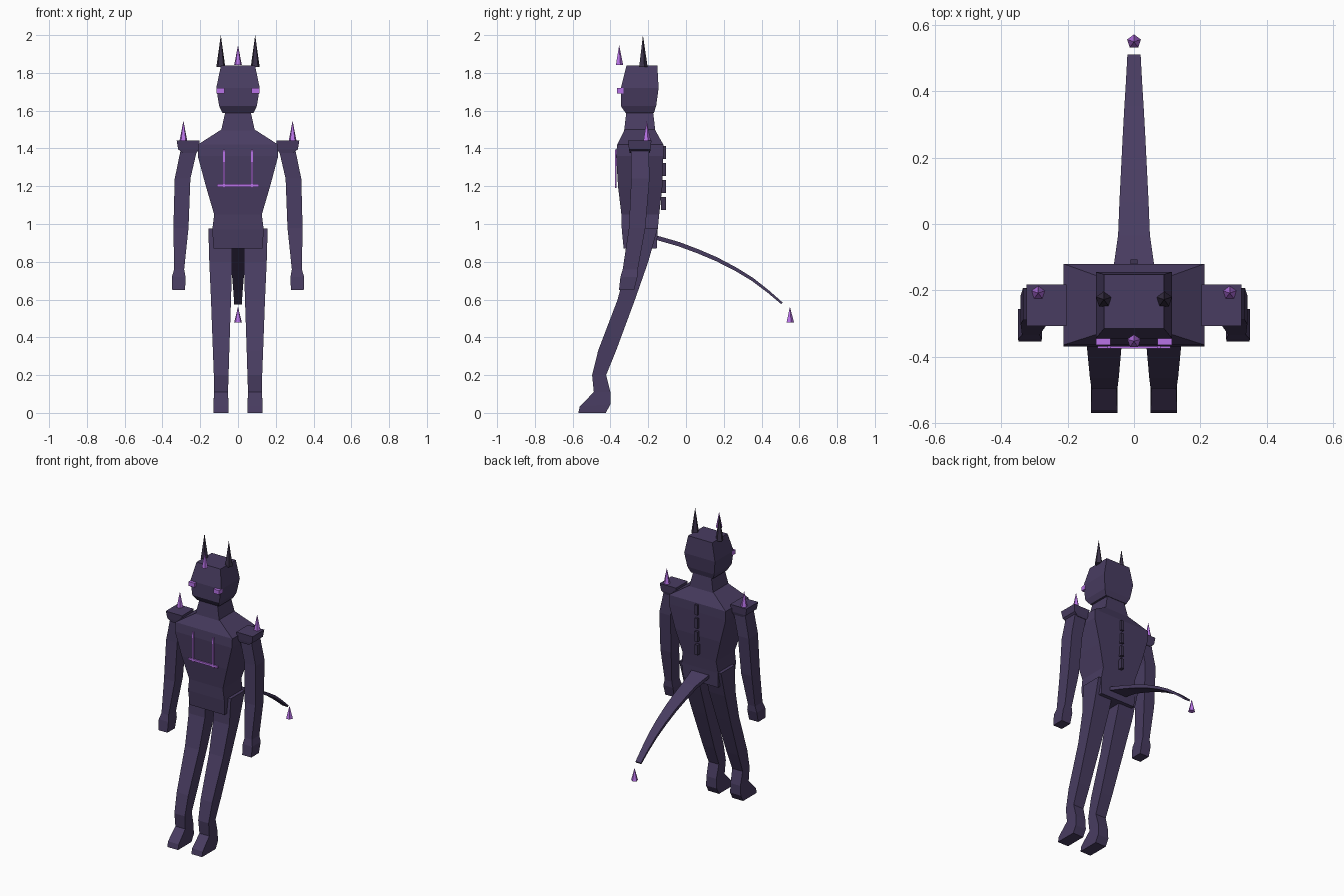
import bpy, bmesh
from mathutils import Vector


def material(name, rgb):
    m = bpy.data.materials.new(name)
    m.diffuse_color = (*rgb, 1)
    return m


BODY = material("dusky violet skin", (0.066, 0.046, 0.120))
PLATE = material("deep violet plate", (0.050, 0.036, 0.086))
DARK = material("dark horn", (0.042, 0.031, 0.064))
GLOW = material("bright purple", (0.480, 0.170, 0.800))


def finish(name, bm, mat):
    bmesh.ops.recalc_face_normals(bm, faces=bm.faces)
    mesh = bpy.data.meshes.new(name)
    bm.to_mesh(mesh)
    bm.free()
    mesh.materials.append(mat)
    ob = bpy.data.objects.new(name, mesh)
    bpy.context.collection.objects.link(ob)
    return ob


def loft(name, rings, mat, side=1):
    """Join four-cornered rings: (x0, x1, front y, front z, back y, back z)."""
    bm = bmesh.new()
    loops = []
    for x0, x1, yf, zf, yb, zb in rings:
        pts = [(x0, yf, zf), (x1, yf, zf), (x1, yb, zb), (x0, yb, zb)]
        loops.append([bm.verts.new((side * x, y, z)) for x, y, z in pts])
    for a, b in zip(loops, loops[1:]):
        for i in range(4):
            j = (i + 1) % 4
            bm.faces.new((a[i], a[j], b[j], b[i]))
    bm.faces.new(loops[0])
    bm.faces.new(loops[-1])
    return finish(name, bm, mat)


def level(rows):
    """Symmetric level rings from (z, half width, front y, back y)."""
    return [(-w, w, f, z, b, z) for z, w, f, b in rows]


def box(name, lo, hi, mat):
    return loft(name, [(lo[0], hi[0], lo[1], z, hi[1], z) for z in (lo[2], hi[2])], mat)


def spike(name, x, y, z0, z1, r, mat):
    bm = bmesh.new()
    bmesh.ops.create_cone(bm, cap_ends=True, segments=5, radius1=r, radius2=0, depth=z1 - z0)
    bmesh.ops.translate(bm, verts=bm.verts, vec=Vector((x, y, (z0 + z1) / 2)))
    return finish(name, bm, mat)


# Torso with neck, and head
loft("torso", level([
    (0.87, 0.13, -0.33, -0.155), (0.97, 0.136, -0.34, -0.15),
    (1.05, 0.126, -0.342, -0.142), (1.20, 0.17, -0.36, -0.125),
    (1.36, 0.213, -0.37, -0.12), (1.42, 0.213, -0.365, -0.12),
    (1.50, 0.088, -0.325, -0.165)]), BODY)
loft("neck", level([
    (1.49, 0.09, -0.328, -0.162), (1.60, 0.066, -0.315, -0.175)]), BODY)
loft("head", level([
    (1.588, 0.082, -0.32, -0.17), (1.625, 0.10, -0.345, -0.158),
    (1.72, 0.115, -0.345, -0.145), (1.84, 0.09, -0.315, -0.152)]), BODY)

# Tail
loft("tail", [(-w, w, y, z, y + 0.006, z + t) for y, z, w, t in [
    (-0.165, 0.918, 0.066, 0.022), (-0.04, 0.882, 0.048, 0.022),
    (0.06, 0.845, 0.044, 0.021), (0.16, 0.803, 0.039, 0.020),
    (0.26, 0.752, 0.034, 0.018), (0.35, 0.698, 0.029, 0.016),
    (0.43, 0.638, 0.024, 0.013), (0.505, 0.575, 0.02, 0.010)]], BODY)
spike("tail_spike", 0, 0.55, 0.478, 0.562, 0.022, GLOW)

# Brow spike and spine plates
spike("brow_spike", 0, -0.354, 1.843, 1.947, 0.021, GLOW)
for i in range(4):
    z = 1.378 - 0.09 * i
    box(f"spine_plate_{i + 1}", (-0.011, -0.133, z - 0.034), (0.011, -0.107, z + 0.034), PLATE)

# Chest markings
box("chest_bar", (-0.11, -0.376, 1.197), (0.11, -0.367, 1.211), GLOW)

for s, tag in ((1, "right"), (-1, "left")):
    loft(f"leg_{tag}", [
        (0.03, 0.157, -0.30, 0.975, -0.15, 0.975),
        (0.031, 0.152, -0.31, 0.80, -0.20, 0.80),
        (0.037, 0.143, -0.362, 0.60, -0.27, 0.60),
        (0.046, 0.133, -0.465, 0.33, -0.37, 0.33),
        (0.05, 0.128, -0.497, 0.20, -0.423, 0.20),
        (0.053, 0.127, -0.488, 0.11, -0.40, 0.11)], BODY, s)
    loft(f"foot_{tag}", [
        (0.053, 0.127, -0.488, 0.11, -0.40, 0.11),
        (0.05, 0.13, -0.562, 0.035, -0.40, 0.045),
        (0.05, 0.13, -0.57, 0.0, -0.425, 0.0)], BODY, s)
    loft(f"arm_{tag}", [
        (0.215, 0.302, -0.29, 1.40, -0.197, 1.40),
        (0.252, 0.335, -0.29, 1.24, -0.193, 1.24),
        (0.262, 0.342, -0.302, 0.98, -0.215, 0.98),
        (0.285, 0.338, -0.335, 0.76, -0.255, 0.76),
        (0.278, 0.35, -0.347, 0.72, -0.257, 0.72),
        (0.28, 0.348, -0.355, 0.65, -0.275, 0.65)], BODY, s)
    loft(f"shoulder_pad_{tag}", [
        (0.22, 0.29, -0.298, 1.375, -0.193, 1.375),
        (0.207, 0.317, -0.302, 1.395, -0.187, 1.395),
        (0.203, 0.325, -0.308, 1.443, -0.183, 1.443)], BODY, s)
    spike(f"shoulder_spike_{tag}", s * 0.289, -0.208, 1.443, 1.547, 0.021, GLOW)
    spike(f"horn_{tag}", s * 0.091, -0.228, 1.83, 2.0, 0.025, DARK)
    x = s * 0.093
    box(f"eye_{tag}", (x - 0.022, -0.365, 1.692), (x + 0.022, -0.33, 1.72), GLOW)
    x = s * 0.075
    box(f"chest_stripe_{tag}", (x - 0.005, -0.376, 1.19), (x + 0.005, -0.368, 1.395), GLOW)
